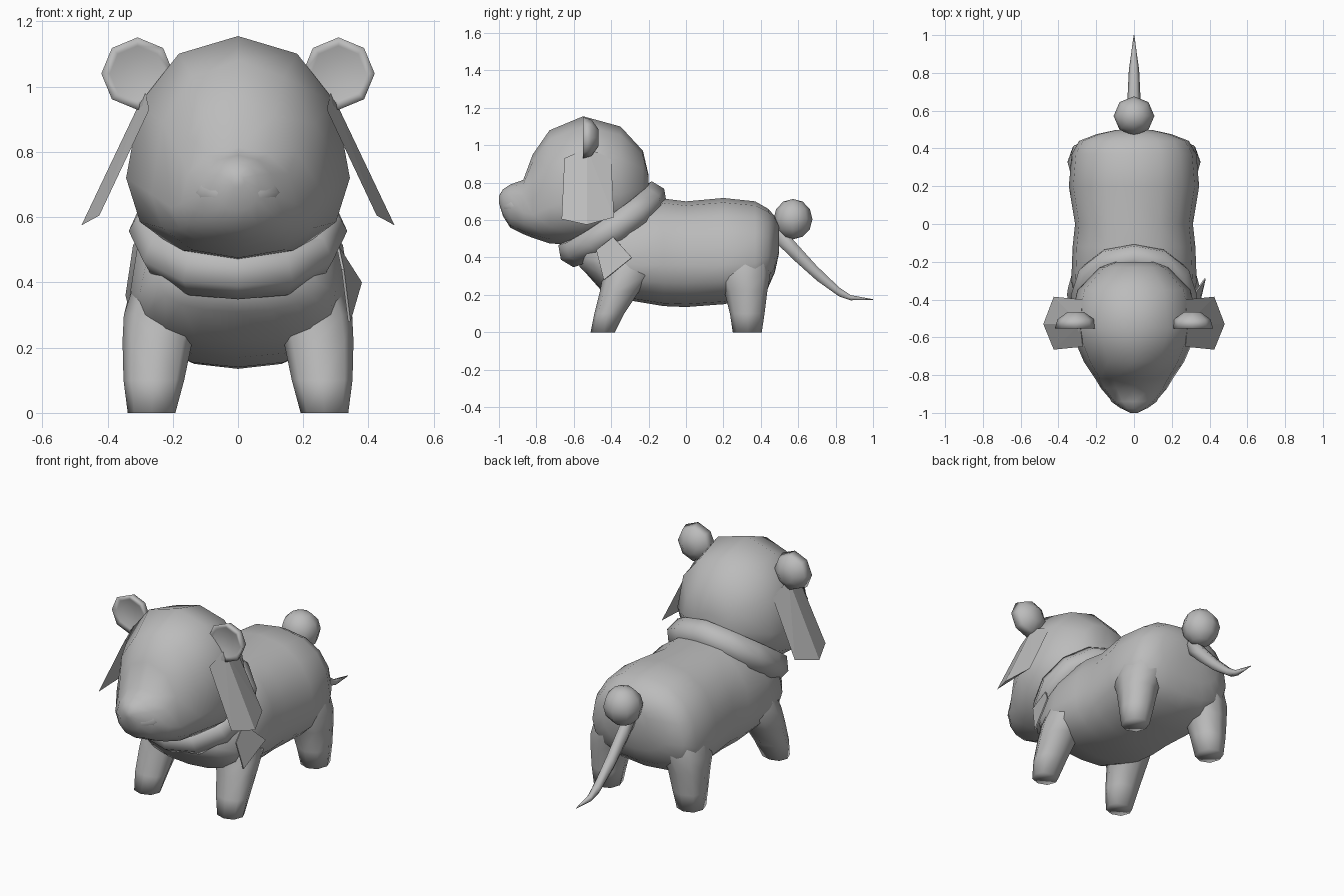
import bpy
import bmesh
from math import sin, cos, pi, radians, copysign
from mathutils import Matrix, Vector

cube = bpy.data.objects.get("Cube")
if cube:
    bpy.data.objects.remove(cube, do_unlink=True)

grey = bpy.data.materials.new("plain grey")
grey.use_nodes = True
colour = (0.5, 0.5, 0.5, 1)
grey.diffuse_color = colour
grey.node_tree.nodes["Principled BSDF"].inputs["Base Color"].default_value = colour


def finish(name, bm, mirror=False, smooth=True):
    """Turn a bmesh into a named object, optionally mirrored across x."""
    bmesh.ops.recalc_face_normals(bm, faces=bm.faces)
    mesh = bpy.data.meshes.new(name)
    bm.to_mesh(mesh)
    bm.free()
    mesh.materials.append(grey)
    if smooth:
        mesh.shade_smooth()
    obj = bpy.data.objects.new(name, mesh)
    bpy.context.collection.objects.link(obj)
    if mirror:
        obj.modifiers.new("mirror", 'MIRROR').use_mirror_merge = False
    return obj


def loft(name, rings, axis='y', sides=12, power=1.0, mirror=False):
    """Skin rings of (position, centre x, half width, low, middle, high)."""
    bm = bmesh.new()
    loops = []
    for pos, cx, half, low, mid, high in rings:
        loop = []
        for i in range(sides):
            a = 2 * pi * i / sides
            c = copysign(abs(cos(a)) ** power, cos(a))
            s = copysign(abs(sin(a)) ** power, sin(a))
            u = cx + half * c
            v = mid + s * (high - mid if s > 0 else mid - low)
            loop.append(bm.verts.new((u, pos, v) if axis == 'y' else (u, v, pos)))
        loops.append(loop)
    for a, b in zip(loops, loops[1:]):
        for i in range(sides):
            j = (i + 1) % sides
            bm.faces.new((a[i], a[j], b[j], b[i]))
    bm.faces.new(loops[0])
    bm.faces.new(loops[-1])
    return finish(name, bm, mirror)


def ball(name, centre, size, sides=8, rows=6):
    bm = bmesh.new()
    matrix = Matrix.Translation(centre) @ Matrix.Diagonal((*size, 1))
    bmesh.ops.create_uvsphere(bm, u_segments=sides, v_segments=rows, radius=1, matrix=matrix)
    return finish(name, bm)


# Torso
loft("body", [
    (-0.57, 0, 0.14, 0.35, 0.41, 0.47),
    (-0.53, 0, 0.24, 0.31, 0.40, 0.53),
    (-0.45, 0, 0.30, 0.22, 0.37, 0.60),
    (-0.30, 0, 0.332, 0.17, 0.36, 0.69),
    (-0.12, 0, 0.325, 0.14, 0.36, 0.715),
    (0.0, 0, 0.312, 0.135, 0.36, 0.70),
    (0.20, 0, 0.345, 0.15, 0.36, 0.718),
    (0.37, 0, 0.33, 0.18, 0.37, 0.70),
    (0.44, 0, 0.29, 0.24, 0.40, 0.66),
    (0.475, 0, 0.20, 0.32, 0.45, 0.62),
    (0.497, 0, 0.10, 0.42, 0.49, 0.57),
], sides=16, power=0.88)

# Legs, tapering to small feet and flaring into the torso
loft("front_legs", [
    (0.0, 0.265, 0.073, -0.51, -0.44, -0.38),
    (0.1, 0.258, 0.093, -0.49, -0.42, -0.33),
    (0.22, 0.247, 0.107, -0.46, -0.37, -0.25),
    (0.30, 0.225, 0.125, -0.445, -0.34, -0.18),
    (0.42, 0.17, 0.14, -0.43, -0.31, -0.14),
    (0.52, 0.14, 0.12, -0.38, -0.30, -0.18),
], axis='z', sides=8, power=0.88, mirror=True)
loft("back_legs", [
    (0.0, 0.265, 0.073, 0.25, 0.33, 0.405),
    (0.1, 0.258, 0.09, 0.235, 0.33, 0.42),
    (0.22, 0.247, 0.105, 0.205, 0.33, 0.435),
    (0.30, 0.227, 0.123, 0.16, 0.32, 0.45),
    (0.42, 0.175, 0.145, 0.14, 0.31, 0.455),
    (0.52, 0.14, 0.12, 0.20, 0.31, 0.42),
], axis='z', sides=8, power=0.88, mirror=True)

# Head with the muzzle drawn out of it
loft("head", [
    (-0.20, 0, 0.10, 0.70, 0.78, 0.84),
    (-0.23, 0, 0.18, 0.62, 0.77, 0.97),
    (-0.35, 0, 0.30, 0.52, 0.74, 1.10),
    (-0.55, 0, 0.343, 0.465, 0.72, 1.155),
    (-0.73, 0, 0.265, 0.475, 0.67, 1.08),
    (-0.82, 0, 0.205, 0.505, 0.63, 0.95),
    (-0.87, 0, 0.175, 0.525, 0.64, 0.815),
    (-0.94, 0, 0.115, 0.56, 0.67, 0.79),
    (-0.978, 0, 0.065, 0.62, 0.69, 0.765),
    (-1.0, 0, 0.02, 0.69, 0.71, 0.73),
], power=0.92)
ball("nose", (0, -0.89, 0.675), (0.14, 0.1, 0.08), sides=12)

# Tilted, thick collar sagging a little at the sides
bm = bmesh.new()
tilt = Matrix.Translation((0, -0.393, 0.578)) @ Matrix.Rotation(radians(34.5), 4, 'X')
around, across = 12, 6
grid = []
for i in range(around):
    a = 2 * pi * i / around
    row = []
    for k in range(across):
        b = 2 * pi * k / across
        r = 0.27 + 0.065 * cos(b)
        height = 0.082 * sin(b) - 0.025 * abs(sin(a))
        row.append(bm.verts.new(tilt @ Vector((r * sin(a), r * cos(a), height))))
    grid.append(row)
for i in range(around):
    for k in range(across):
        n, m = (i + 1) % around, (k + 1) % across
        bm.faces.new((grid[i][k], grid[n][k], grid[n][m], grid[i][m]))
finish("collar", bm)

# Round upper ears: domed behind, shallow dish in front
loft("round_ears", [
    (pos, 0.308, r, 1.04 - r, 1.04, 1.04 + r) for pos, r in
    [(-0.535, 0.05), (-0.545, 0.085), (-0.552, 0.111), (-0.505, 0.097), (-0.467, 0.045)]
], sides=8, mirror=True)

# Hanging side flaps, rooted in the head, with a shallow middle ridge
bm = bmesh.new()
for point in [
    (0.272, -0.65, 0.93), (0.285, -0.53, 0.985), (0.272, -0.40, 0.93),
    (0.425, -0.665, 0.605), (0.48, -0.53, 0.575), (0.425, -0.385, 0.615),
]:
    bm.verts.new(point)
bmesh.ops.convex_hull(bm, input=bm.verts)
finish("ear_flaps", bm, mirror=True, smooth=False)

# Thin tag hanging from the left of the collar
bm = bmesh.new()
bm.faces.new([bm.verts.new(p) for p in [
    (0.325, -0.48, 0.44), (0.31, -0.39, 0.51), (0.38, -0.29, 0.40), (0.345, -0.44, 0.28)]])
tag = finish("collar_tag", bm, smooth=False)
tag.modifiers.new("thickness", 'SOLIDIFY').thickness = 0.008

# Tail ball and the thin trailing tail
ball("tail_ball", (0, 0.572, 0.605), (0.108, 0.104, 0.108))
loft("thin_tail", [
    (y, 0, r, z - h, z, z + h) for y, z, r, h in
    [(0.46, 0.56, 0.035, 0.07), (0.58, 0.435, 0.036, 0.06), (0.70, 0.315, 0.033, 0.045),
     (0.82, 0.215, 0.027, 0.028), (0.88, 0.185, 0.018, 0.016), (1.0, 0.175, 0.002, 0.002)]
], sides=6)
